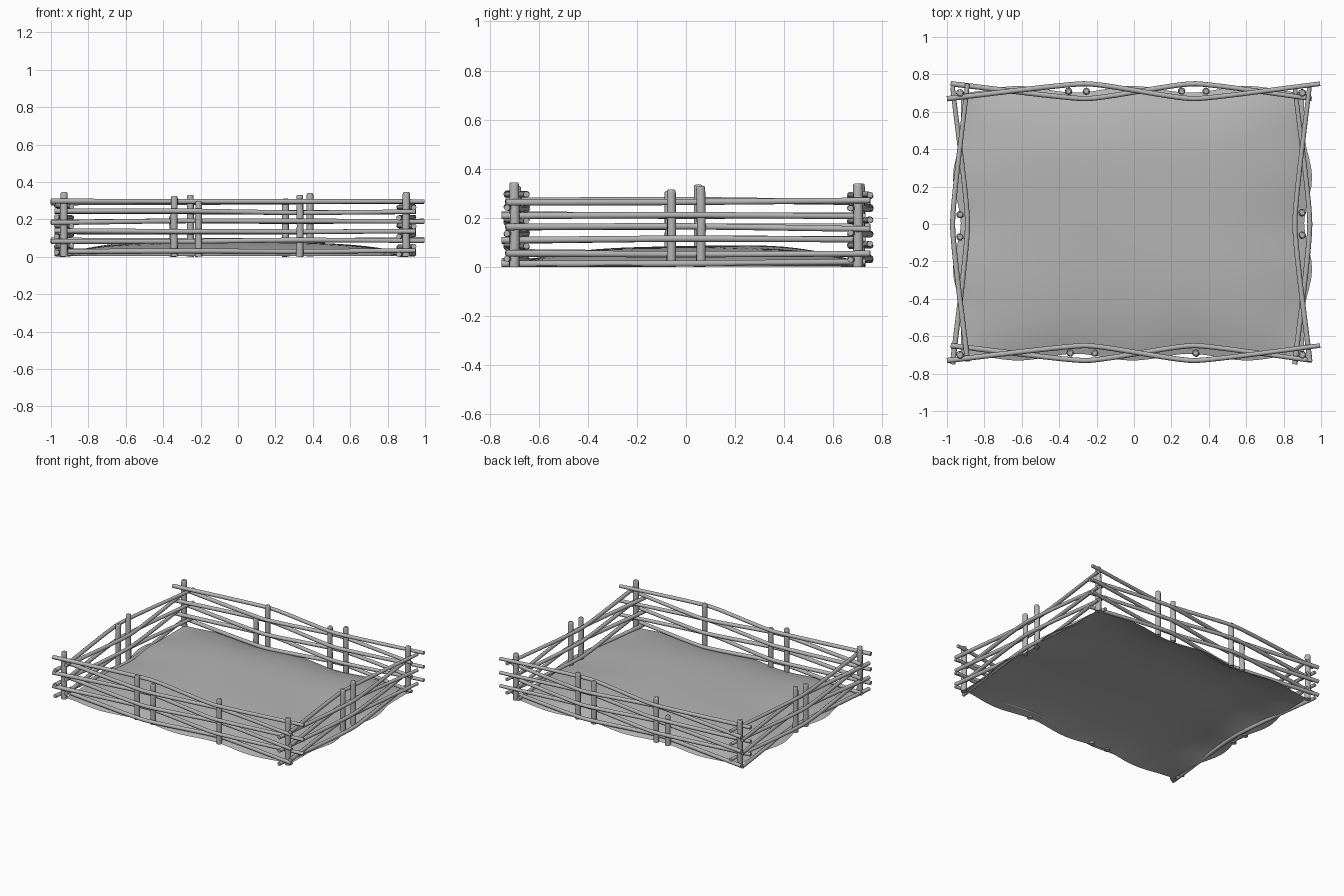
import bpy, bmesh, random
from math import cos, pi, radians

if "Cube" in bpy.data.objects:
    bpy.data.objects.remove(bpy.data.objects["Cube"])
random.seed(4)

# one dark grey for everything
grey = bpy.data.materials.new("dark_grey")
grey.diffuse_color = (.46, .46, .46, 1)
grey.use_nodes = True
grey.node_tree.nodes["Principled BSDF"].inputs["Base Color"].default_value = grey.diffuse_color


def tube(name, pts, radius, radii, kind):
    """Round stick along a path, capped at both ends, converted to mesh."""
    cu = bpy.data.curves.new(name, 'CURVE')
    cu.dimensions = '3D'
    cu.bevel_depth = radius
    cu.bevel_resolution = 3
    cu.resolution_u = 10
    cu.use_fill_caps = True
    cu.materials.append(grey)
    sp = cu.splines.new(kind)
    ps = sp.bezier_points if kind == 'BEZIER' else sp.points
    ps.add(len(pts) - 1)
    last = len(pts) - 1
    for i, (p, c, r) in enumerate(zip(ps, pts, radii)):
        p.radius = r
        if kind == 'BEZIER':
            # short handles: nearly straight runs with soft bends at the posts
            p.co = c
            p.handle_left_type = p.handle_right_type = 'FREE'
            p.handle_left = (c - (c - pts[max(i - 1, 0)]).project(pts[last] - pts[0]) * .17)
            p.handle_right = (c + (pts[min(i + 1, last)] - c).project(pts[last] - pts[0]) * .17)
            if i == 0:
                p.handle_right = c.lerp(pts[1], .2)
            if i == last:
                p.handle_left = c.lerp(pts[i - 1], .2)
        else:
            p.co = (*c, 1)
    ob = bpy.data.objects.new(name, cu)
    bpy.context.collection.objects.link(ob)
    bpy.ops.object.select_all(action='DESELECT')
    ob.select_set(True)
    bpy.context.view_layer.objects.active = ob
    bpy.ops.object.convert(target='MESH')
    bpy.ops.object.shade_smooth_by_angle(angle=radians(55))


def post(name, x, y, h, r=0.0185):
    j = random.uniform(-0.003, 0.003)
    tube(name, [(x, y, 0), (x + j, y - j, h * 0.5), (x, y, h - 0.012),
                (x, y, h - 0.003), (x, y, h)], r, [1.05, 1, 1, 0.9, 0.65], 'POLY')


def rail(name, pts, z):
    from mathutils import Vector
    path = [Vector((x, y, z + random.uniform(-0.006, 0.006))) for x, y in pts]
    tube(name, path, 0.0135, [1.05] + [1] * (len(pts) - 2) + [0.9], 'BEZIER')


# corner posts
for x, y, h in [(-.93, -.70, .345), (.90, -.70, .345), (-.93, .70, .34), (.90, .70, .34)]:
    post("corner_post", x, y, h, 0.02)
# intermediate posts on each side
for name, posts in {
    "front_post": [(-.34, -.69, .325), (-.21, -.69, .295), (.33, -.69, .33)],
    "back_post": [(-.35, .71, .22), (-.255, .71, .33), (.255, .71, .31), (.385, .71, .34)],
    "left_post": [(-.93, .05, .335), (-.93, -.07, .31)],
    "right_post": [(.90, .06, .33), (.90, -.06, .315)],
}.items():
    for p in posts:
        post(name, *p)

# woven rails: alternate rails bend to opposite sides of the posts
for i, z in enumerate([.292, .24, .187, .135, .088, .032]):
    s = 1 if i % 2 == 0 else -1
    x0, x1 = (-1.0, .995) if s > 0 else (-.98, .95)
    for name, yc in (("front_rail", -.69), ("back_rail", .71)):
        rail(name, [(x0, yc - .04 * s), (-.27, yc + .04 * s),
                    (.33, yc - .04 * s), (x1, yc + .04 * s)], z)
for i, z in enumerate([.268, .212, .16, .11, .056, .018]):
    s = 1 if i % 2 == 0 else -1
    y0, y1 = (-.735, .75) if s > 0 else (-.75, .73)
    for name, xc in (("left_rail", -.93), ("right_rail", .90)):
        rail(name, [(xc + .04 * s, y0), (xc - .04 * s, 0), (xc + .04 * s, y1)], z)

# earth mound with wavy outline, open underneath
bm = bmesh.new()
bmesh.ops.create_grid(bm, x_segments=36, y_segments=28, size=1)
for v in bm.verts:
    u, w = v.co.x, v.co.y
    x = u * (.918 + .042 * (1 - cos(2 * pi * w / .7)) / 2 * (abs(w) < .7)) - .008
    y = w * (.698 + .036 * (1 - cos(2 * pi * (u + 1) / .667)) / 2) + .004
    d = (1 - u ** 4) * (1 - w ** 4)
    z = .003 + d * (.078 + .010 * w - .006 * u + .004 * cos(4 * u + 3 * w))
    v.co = (x, y, z)
me = bpy.data.meshes.new("ground_mound")
bm.to_mesh(me)
bm.free()
me.materials.append(grey)
ground = bpy.data.objects.new("ground_mound", me)
bpy.context.collection.objects.link(ground)
for p in me.polygons:
    p.use_smooth = True
